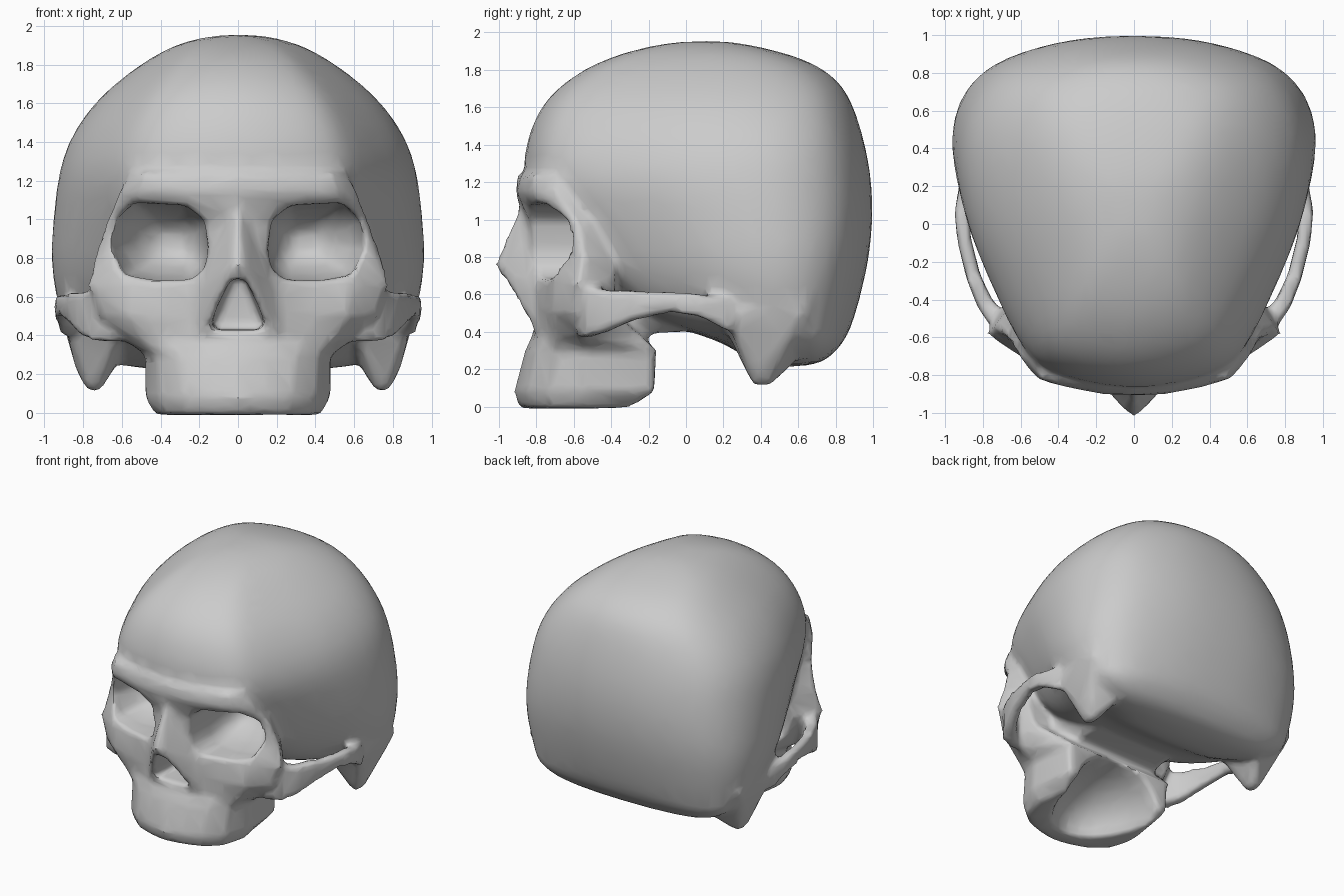
import bpy, bmesh
from math import radians

if "Cube" in bpy.data.objects:
    bpy.data.objects.remove(bpy.data.objects["Cube"])


def finish(bm, name):
    bmesh.ops.recalc_face_normals(bm, faces=bm.faces[:])
    me = bpy.data.meshes.new(name)
    bm.to_mesh(me)
    bm.free()
    ob = bpy.data.objects.new(name, me)
    bpy.context.collection.objects.link(ob)
    return ob


def loft(name, rings):
    """Skin closed rings of equal length and cap both ends."""
    bm = bmesh.new()
    vs = [[bm.verts.new(p) for p in r] for r in rings]
    n = len(vs[0])
    for a, b in zip(vs, vs[1:]):
        for i in range(n):
            bm.faces.new((a[i], a[(i + 1) % n], b[(i + 1) % n], b[i]))
    bm.faces.new(vs[0])
    bm.faces.new(vs[-1])
    return finish(bm, name)


def hull(name, pts, side=1):
    bm = bmesh.new()
    for x, y, z in pts:
        bm.verts.new((x * side, y, z))
    res = bmesh.ops.convex_hull(bm, input=bm.verts[:])
    junk = {g for g in res["geom_interior"] + res["geom_unused"] if isinstance(g, bmesh.types.BMVert)}
    bmesh.ops.delete(bm, geom=list(junk), context='VERTS')
    return finish(bm, name)


def both(half):
    """Mirror a half outline whose first and last points lie on x = 0."""
    return half + [(-x, y) for x, y in half[-2:0:-1]]


def ball(name, c, s):
    bpy.ops.mesh.primitive_uv_sphere_add(segments=24, ring_count=14, location=c)
    ob = bpy.context.object
    ob.name = name
    ob.scale = s
    return ob


def modify(ob, kind, **kw):
    bpy.context.view_layer.objects.active = ob
    m = ob.modifiers.new(kind.lower(), kind)
    for k, v in kw.items():
        setattr(m, k, v)
    bpy.ops.object.modifier_apply(modifier=m.name)


parts, cutters = [], []

# Braincase: one plan outline, rescaled at each height (z, half width, front y, back y)
plan = both([(0, 0), (.33, .025), (.54, .065), (.66, .125), (.82, .3), (.945, .45), (1, .6),
             (1, .7), (.96, .79), (.87, .87), (.71, .935), (.36, .99), (0, 1)])
levels = [(1.955, .10, -.02, .22), (1.92, .28, -.24, .42), (1.85, .43, -.47, .67),
          (1.74, .59, -.66, .83), (1.6, .75, -.80, .905), (1.4, .885, -.875, .965),
          (1.2, .935, -.895, 1.0), (1.0, .955, -.72, 1.005), (.8, .97, -.58, .985),
          (.6, .945, -.42, .94), (.45, .89, -.2, .895), (.38, .85, .1, .865),
          (.31, .78, .25, .82), (.21, .58, .4, .71)]
braincase = loft("braincase", [[(x * w, f + t * (b - f), z) for x, t in plan] for z, w, f, b in levels])
modify(braincase, 'SUBSURF', levels=2)
parts.append(braincase)

# Face and upper jaw: z, centre y, then mid, corner and back points of the half outline
face = [(1.24, -.9, .35, -.85, .56, -.72, .45, -.4),
        (1.14, -.91, .35, -.87, .62, -.69, .52, -.4),
        (.97, -.86, .32, -.77, .69, -.58, .56, -.36),
        (.8, -.85, .3, -.76, .75, -.55, .62, -.38),
        (.66, -.85, .35, -.75, .78, -.58, .66, -.38),
        (.5, -.82, .36, -.76, .72, -.6, .6, -.38),
        (.38, -.82, .34, -.75, .60, -.56, .48, -.24),
        (.3, -.86, .3, -.80, .48, -.53, .46, -.16),
        (.08, -.92, .28, -.85, .48, -.55, .45, -.17),
        (-.01, -.89, .27, -.82, .43, -.55, .38, -.3)]


def face_ring(z, c, mx, my, cx, cy, bx, by):
    bulge = ((mx + cx) / 2 + .03, (my + cy) / 2 - .04)
    half = [(0, c), (mx * .5, (c + my) / 2 - .012), (mx, my), bulge, (cx, cy), (bx, by), (0, by)]
    return [(x, y, z) for x, y in both(half)]


parts.append(loft("face", [face_ring(*r) for r in face]))

# Nasal bones and the sides of the nose opening
parts.append(hull("nose_bridge", [(0, -.88, 1.1), (0, -1.02, .76)] + [
    (s * x, y, z) for s in (1, -1) for x, y, z in
    [(.1, -.75, 1.05), (.22, -.78, .62), (.22, -.79, .38), (.04, -1.0, .75)]]))
cutters.append(hull("nose_opening", [(s * x, y, z) for s in (1, -1) for x, y, z in
                                     [(.04, -1.2, .69), (.17, -1.2, .43), (.03, -.5, .7), (.14, -.5, .43)]]))

# Skull base joining jaw and braincase
parts.append(hull("skull_base", [(s * x, y, z) for s in (1, -1) for x, y, z in
                                 [(.4, -.5, .38), (.36, -.2, .4), (.3, .2, .41), (.45, -.4, .75), (.5, .3, .7)]]))

# Cheek arch stations: x, y, z centre, half height, half thickness
arch = [(.6, -.57, .50, .14, .05), (.71, -.52, .51, .14, .05), (.79, -.42, .51, .11, .04),
        (.85, -.28, .54, .08, .035), (.90, -.08, .56, .055, .035), (.91, .08, .54, .06, .04),
        (.86, .26, .48, .09, .06)]
# Eye socket rim in the front plane
rim = [(.15, .84), (.17, 1.0), (.27, 1.075), (.54, 1.09), (.63, 1.0), (.66, .86),
       (.59, .71), (.42, .68), (.24, .685), (.17, .74)]
depths = [(-1.2, 1, 0), (-.58, .98, 0), (-.45, .84, -.02), (-.34, .6, -.04), (-.27, .28, -.05)]

for s, tag in ((1, "right"), (-1, "left")):
    for i, (a, b) in enumerate(zip(arch, arch[1:])):
        pts = [(x + u * t, y + u * t * -.4, z + v * h) for x, y, z, h, t in (a, b)
               for u in (-1, 1) for v in (-1, 1)]
        parts.append(hull(f"cheek_arch_{tag}_{i}", pts, s))
    # Bony point behind the ear
    parts.append(hull(f"ear_process_{tag}", [(.91, .2, .52), (.92, .65, .52), (.6, .2, .43), (.6, .65, .3),
                                             (.83, .4, .2), (.77, .36, .11), (.77, .45, .11),
                                             (.71, .37, .12), (.71, .44, .12), (.65, .42, .21)], s))
    cutters.append(loft(f"eye_socket_{tag}", [[(s * (.4 + d + (x - .4) * k), y, .88 + (z - .88) * k)
                                               for x, z in rim] for y, k, d in depths]))

# Hollow palate, open to the back
cutters.append(ball("palate", (0, -.12, -.02), (.38, .64, .35)))

# Fuse the parts, carve the openings, soften and reduce to low-poly
bpy.ops.object.select_all(action='DESELECT')
for p in parts:
    p.select_set(True)
skull = parts[0]
bpy.context.view_layer.objects.active = skull
bpy.ops.object.join()
skull.name = "skull"
modify(skull, 'REMESH', mode='VOXEL', voxel_size=.02)
for c in cutters:
    c.hide_render = True
    modify(skull, 'BOOLEAN', object=c, operation='DIFFERENCE', solver='EXACT')
modify(skull, 'REMESH', mode='VOXEL', voxel_size=.02)
modify(skull, 'SMOOTH', factor=.5, iterations=8)
modify(skull, 'DECIMATE', ratio=.08)
for c in cutters:
    bpy.data.objects.remove(c)
bpy.ops.object.shade_smooth_by_angle(angle=radians(60))
